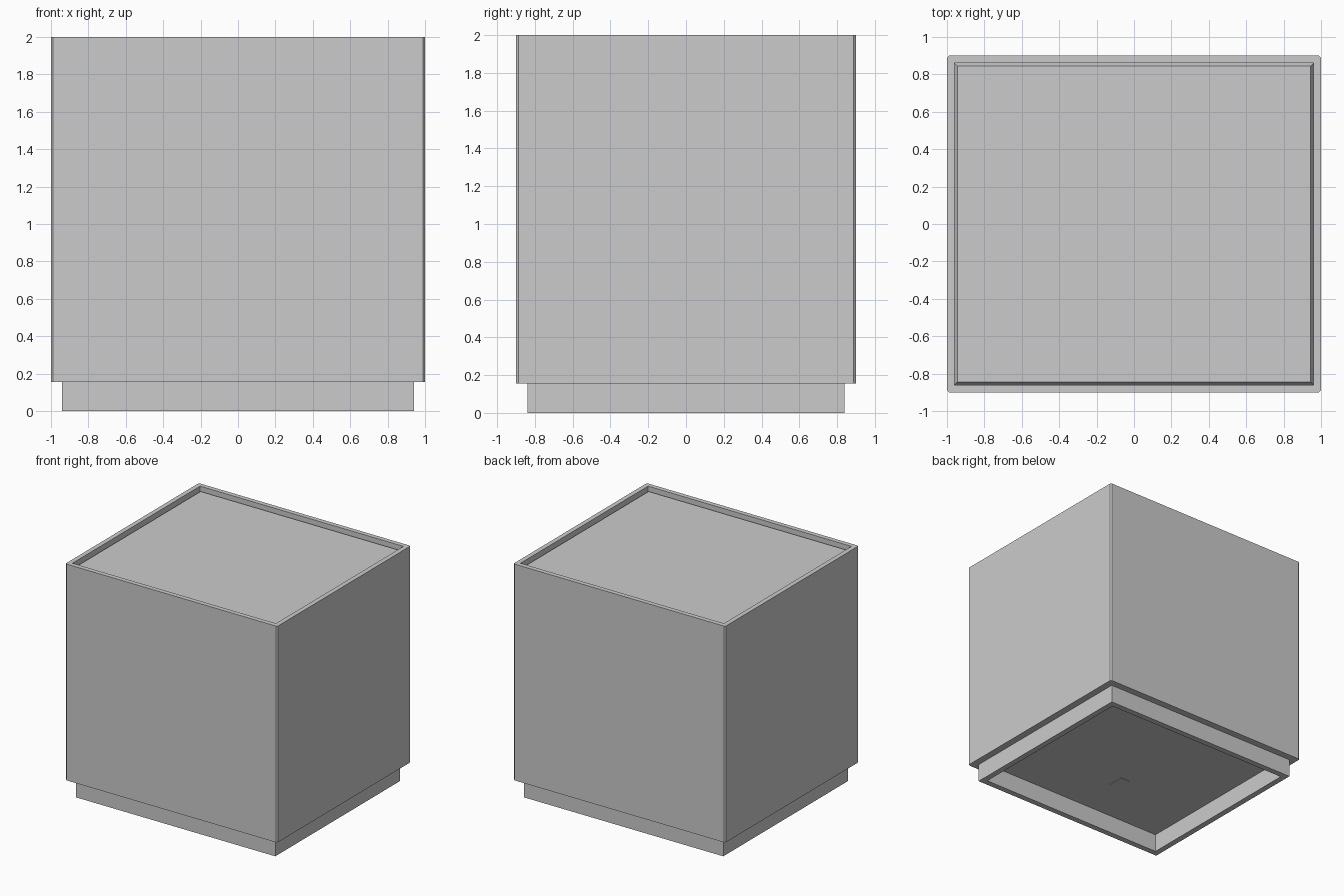
import bpy
import bmesh

cube = bpy.data.objects.get("Cube")
if cube:
    bpy.data.objects.remove(cube, do_unlink=True)

GREY = (0.6, 0.6, 0.6, 1.0)
grey = bpy.data.materials.new("light_grey")
grey.use_nodes = True
grey.diffuse_color = GREY
grey.node_tree.nodes["Principled BSDF"].inputs["Base Color"].default_value = GREY

SIGNS = ((-1, -1), (1, -1), (1, 1), (-1, 1))


def rect_loft(name, rings, frame=False, corner=0.0, centre=(0, 0)):
    """Loft rectangles (half_x, half_y, z); a frame joins last to first."""
    bm = bmesh.new()
    loops = [[bm.verts.new((centre[0] + sx * hx, centre[1] + sy * hy, z))
              for sx, sy in SIGNS] for hx, hy, z in rings]
    pairs = list(zip(loops, loops[1:]))
    if frame:
        pairs.append((loops[-1], loops[0]))
    else:
        bm.faces.new(loops[0])
        bm.faces.new(loops[-1])
    for low, high in pairs:
        for i in range(4):
            j = (i + 1) % 4
            bm.faces.new((low[i], low[j], high[j], high[i]))
    bmesh.ops.recalc_face_normals(bm, faces=bm.faces)
    if corner:
        # Chamfer the upright edges between the first two rings
        edges = [bm.edges.get((a, b)) for a, b in zip(loops[0], loops[1])]
        bmesh.ops.bevel(bm, geom=edges, offset=corner, segments=1,
                        affect='EDGES', profile=0.5)
    mesh = bpy.data.meshes.new(name)
    bm.to_mesh(mesh)
    bm.free()
    mesh.materials.append(grey)
    obj = bpy.data.objects.new(name, mesh)
    bpy.context.collection.objects.link(obj)
    return obj


X, Y, TOP, BASE = 1.0, 0.9, 2.0, 0.155
WALL = 0.04

# Four side walls with chamfered corners
rect_loft("side_walls", [(X, Y, BASE), (X, Y, TOP),
                         (X - WALL, Y - WALL, TOP), (X - WALL, Y - WALL, BASE)],
          frame=True, corner=0.012)

# Recessed top panel with a chamfered edge
px, py = X - WALL, Y - WALL
rect_loft("top_panel", [(px, py, 1.9), (px, py, 1.935),
                        (px - 0.016, py - 0.016, 1.965)])

# Bottom panel closing the body
rect_loft("bottom_panel", [(px, py, BASE), (px, py, BASE + WALL)])

# Hollow plinth, set back from the walls
bx, by, thick = X - 0.06, Y - 0.06, 0.05
rect_loft("plinth", [(bx, by, 0), (bx, by, BASE),
                     (bx - thick, by - thick, BASE), (bx - thick, by - thick, 0)],
          frame=True)

# Small plate under the bottom panel
rect_loft("underside_plate", [(0.043, 0.072, BASE - 0.004), (0.043, 0.072, BASE)],
          centre=(-0.125, -0.33))
